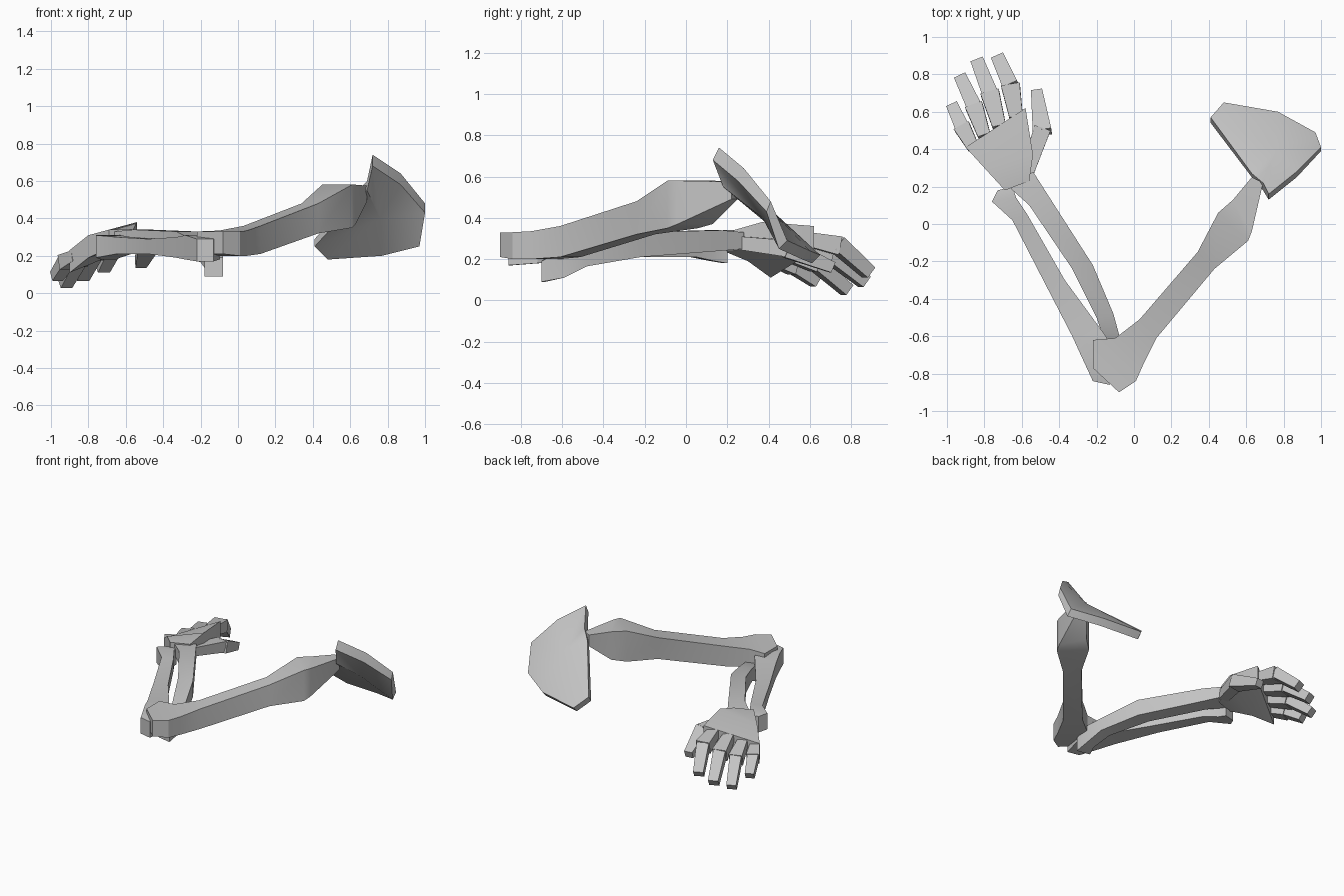
import bpy, bmesh
from mathutils import Vector

cube = bpy.data.objects.get("Cube")
if cube:
    bpy.data.objects.remove(cube)

bone = bpy.data.materials.new("bone_grey")
bone.use_nodes = True
GREY = (0.55, 0.55, 0.55, 1)
bone.diffuse_color = GREY
bone.node_tree.nodes["Principled BSDF"].inputs["Base Color"].default_value = GREY


def finish(name, bm, angle=0.5):
    bmesh.ops.recalc_face_normals(bm, faces=bm.faces)
    mesh = bpy.data.meshes.new(name)
    bm.to_mesh(mesh)
    bm.free()
    mesh.materials.append(bone)
    obj = bpy.data.objects.new(name, mesh)
    bpy.context.collection.objects.link(obj)
    bpy.ops.object.select_all(action="DESELECT")
    obj.select_set(True)
    bpy.context.view_layer.objects.active = obj
    bpy.ops.object.shade_smooth_by_angle(angle=angle)


def skin(bm, rings):
    """Join four-cornered rings into a closed bar."""
    loops = [[bm.verts.new(p) for p in ring] for ring in rings]
    for a, b in zip(loops, loops[1:]):
        for i in range(4):
            j = (i + 1) % 4
            bm.faces.new((a[i], a[j], b[j], b[i]))
    bm.faces.new(loops[0])
    bm.faces.new(loops[-1])


def bar(name, sections):
    """Each section: left xy, right xy, bottom z, top z, drop of the left side."""
    bm = bmesh.new()
    skin(bm, [[(*l, lo - drop), (*r, lo), (*r, hi), (*l, hi - drop)]
              for l, r, lo, hi, drop in sections])
    finish(name, bm)


def segment(bm, start, end, w0, w1):
    """Tapered square bar between two points."""
    start, end = Vector(start), Vector(end)
    d = (end - start).normalized()
    side = d.cross(Vector((0, 0, 1))).normalized()
    up = side.cross(d)
    skin(bm, [[p + (side * a + up * b * 0.9) * w / 2
               for a, b in ((-1, -1), (1, -1), (1, 1), (-1, 1))]
              for p, w in ((start, w0), (end, w1))])


def digit(name, base, joint, tip, w):
    bm = bmesh.new()
    base, joint, tip = Vector(base), Vector(joint), Vector(tip)
    segment(bm, base, joint, w * 0.8, w * 1.12)
    segment(bm, joint.lerp(tip, -0.08), tip, w * 0.95, w * 0.78)
    finish(name, bm)


# Upper arm bone, from elbow to shoulder
bar("upper_arm_bone", [
    ((-.22, -.77), (-.08, -.90), .21, .33, 0),
    ((-.22, -.62), (.01, -.84), .20, .33, 0),
    ((-.10, -.61), (.05, -.75), .20, .335, 0),
    ((.03, -.51), (.12, -.61), .21, .36, 0),
    ((.34, -.15), (.43, -.24), .32, .48, 0),
    ((.45, .06), (.61, -.09), .35, .58, 0),
    ((.53, .13), (.63, -.04), .37, .58, 0),
    ((.63, .25), (.69, .22), .49, .575, 0)])

# Forearm bones
bar("outer_forearm_bone", [
    ((-.22, -.84), (-.13, -.86), .17, .29, 0),
    ((-.28, -.71), (-.10, -.72), .18, .31, 0),
    ((-.33, -.60), (-.15, -.60), .19, .30, 0),
    ((-.48, -.31), (-.37, -.30), .21, .29, 0),
    ((-.65, .02), (-.57, .05), .21, .30, 0),
    ((-.76, .12), (-.63, .14), .19, .31, 0),
    ((-.73, .18), (-.65, .20), .18, .30, 0)])
bar("inner_forearm_bone", [
    ((-.18, -.68), (-.08, -.70), .09, .19, 0),
    ((-.16, -.62), (-.08, -.59), .11, .24, 0),
    ((-.20, -.50), (-.11, -.48), .165, .26, 0),
    ((-.33, -.24), (-.22, -.22), .21, .33, 0),
    ((-.56, .10), (-.47, .17), .24, .34, 0),
    ((-.66, .19), (-.54, .28), .25, .33, 0)])

# Palm and digits
bar("palm", [
    ((-.69, .18), (-.56, .23), .24, .34, 0),
    ((-.80, .30), (-.54, .37), .26, .38, .07),
    ((-.90, .41), (-.58, .62), .24, .36, .13)])
digit("first_finger", (-.63, .57, .30), (-.66, .74, .265), (-.725, .885, .135), .09)
digit("second_finger", (-.72, .52, .27), (-.77, .70, .22), (-.835, .865, .09), .09)
digit("third_finger", (-.80, .47, .23), (-.855, .63, .18), (-.925, .78, .05), .085)
digit("little_finger", (-.86, .41, .20), (-.92, .52, .165), (-.97, .63, .09), .08)
bm = bmesh.new()
segment(bm, (-.58, .25, .28), (-.49, .51, .25), .07, .09)
segment(bm, (-.49, .49, .25), (-.52, .71, .16), .10, .06)
finish("thumb", bm)

# Shoulder blade: a bent plate fanned around its middle
OUTLINE = [  # x, y, z of the front rim, then thickness in y and z
    (.72, .13, .68, .03, .06), (.87, .25, .58, .03, .06), (1, .39, .43, .02, .05),
    (.97, .45, .25, .04, .04), (.77, .56, .20, .04, .04), (.48, .61, .18, .04, .04),
    (.41, .54, .25, .03, .04), (.63, .25, .49, .02, .05), (.69, .18, .55, .04, .05)]
bm = bmesh.new()
front = [bm.verts.new((x, y, z)) for x, y, z, dy, dz in OUTLINE]
back = [bm.verts.new((x, y + dy, z + dz)) for x, y, z, dy, dz in OUTLINE]
mid_front = bm.verts.new((.76, .37, .40))
mid_back = bm.verts.new((.76, .40, .45))
for i in range(len(OUTLINE)):
    j = (i + 1) % len(OUTLINE)
    bm.faces.new((front[i], front[j], mid_front))
    bm.faces.new((back[j], back[i], mid_back))
    bm.faces.new((front[j], front[i], back[i], back[j]))
finish("shoulder_blade", bm, 0.7)
